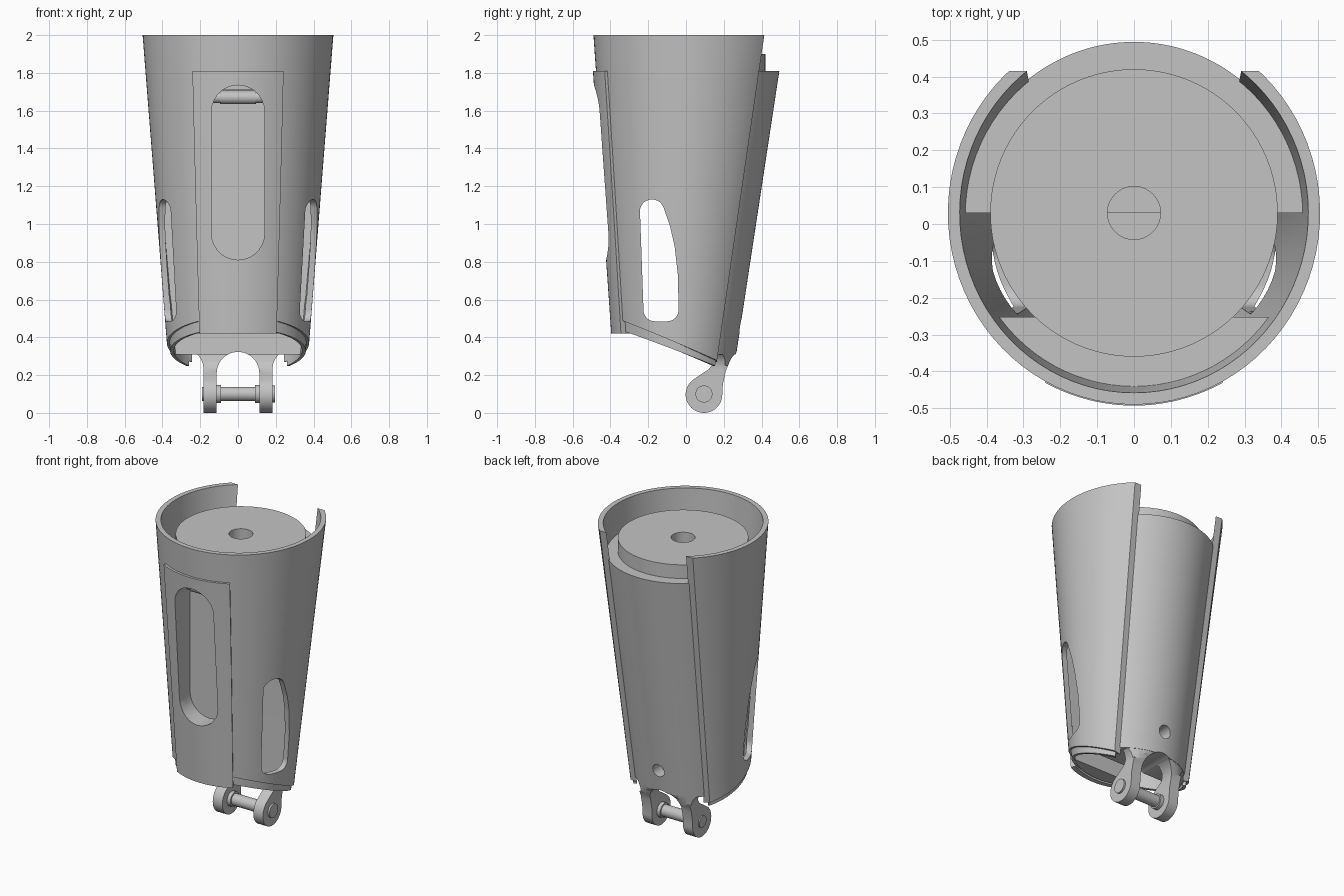
import bpy, bmesh
from math import sin, cos, radians, pi

cube = bpy.data.objects.get("Cube")
if cube:
    bpy.data.objects.remove(cube)

grey = bpy.data.materials.new("plain_grey")
grey.use_nodes = True
grey.diffuse_color = (0.55, 0.55, 0.55, 1)
grey.node_tree.nodes["Principled BSDF"].inputs["Base Color"].default_value = (0.55, 0.55, 0.55, 1)


def lerp(a, b, t):
    return a + (b - a) * t


def finish(name, bm):
    bmesh.ops.recalc_face_normals(bm, faces=bm.faces)
    me = bpy.data.meshes.new(name)
    bm.to_mesh(me)
    bm.free()
    me.materials.append(grey)
    ob = bpy.data.objects.new(name, me)
    bpy.context.collection.objects.link(ob)
    return ob


def activate(ob):
    bpy.ops.object.select_all(action='DESELECT')
    ob.select_set(True)
    bpy.context.view_layer.objects.active = ob


def smooth(ob):
    activate(ob)
    bpy.ops.object.shade_smooth_by_angle(angle=radians(30))


def boolean(ob, cutter, op='DIFFERENCE', keep=False):
    mod = ob.modifiers.new("cut", 'BOOLEAN')
    mod.operation, mod.object, mod.solver = op, cutter, 'EXACT'
    activate(ob)
    bpy.ops.object.modifier_apply(modifier=mod.name)
    if not keep:
        bpy.data.objects.remove(cutter)


def wall(z, ang, off):
    """Point on the tapered oval sleeve, pushed out by off."""
    t = (z - 0.35) / 1.65
    a = radians(ang)
    return ((lerp(0.375, 0.505, t) + off) * cos(a),
            lerp(-0.038, 0.03, t) + (lerp(0.337, 0.52, t) + off) * sin(a), z)


def sector(name, low, high, top, bottom, outer, inner, rows=14, cols=72):
    """Curved wall between two angle ranges; inner=None gives a solid with a flat chord."""
    bm = bmesh.new()
    loops = []
    for i in range(rows + 1):
        t = i / rows
        start, end = lerp(low[0], high[0], t), lerp(low[1], high[1], t)
        loop = []
        for off in ([outer] if inner is None else [outer, inner]):
            side = []
            for j in range(cols + 1):
                a = lerp(start, end, j / cols)
                base = bottom(wall(0.35, a, 0)[1])
                side.append(bm.verts.new(wall(lerp(base, top, t), a, off)))
            loop += side if off == outer else side[::-1]
        loops.append(loop)
    n = len(loops[0])
    for a, b in zip(loops, loops[1:]):
        for j in range(n):
            k = (j + 1) % n
            bm.faces.new((a[j], a[k], b[k], b[j]))
    for loop in (loops[0], loops[-1]):
        if inner is None:
            bm.faces.new(loop)
        else:
            for j in range(cols):
                bm.faces.new((loop[j], loop[j + 1], loop[n - 2 - j], loop[n - 1 - j]))
    return finish(name, bm)


def prism(name, pts, axis, lo, hi):
    """Extrude a 2D outline along x or y."""
    place = (lambda p, d: (d, p[0], p[1])) if axis == 'x' else (lambda p, d: (p[0], d, p[1]))
    bm = bmesh.new()
    a = [bm.verts.new(place(p, lo)) for p in pts]
    b = [bm.verts.new(place(p, hi)) for p in pts]
    bm.faces.new(a)
    bm.faces.new(b)
    for j in range(len(pts)):
        k = (j + 1) % len(pts)
        bm.faces.new((a[j], a[k], b[k], b[j]))
    return finish(name, bm)


def arc(cx, cy, r, a0, a1, n=14):
    return [(cx + r * cos(radians(lerp(a0, a1, i / n))),
             cy + r * sin(radians(lerp(a0, a1, i / n)))) for i in range(n + 1)]


def cylinder(name, r, depth, loc, rot=(0, 0, 0), sides=48):
    bpy.ops.mesh.primitive_cylinder_add(vertices=sides, radius=r, depth=depth, location=loc, rotation=rot)
    ob = bpy.context.object
    ob.name = name
    ob.data.materials.append(grey)
    return ob


# Outer sleeve with a sloped lower edge, an inner skirt, a front plate and the block behind it
sleeve = sector("outer_sleeve", (130, 410), (122, 418), 2.0, lambda y: 0.35 - 0.42 * y, 0, -0.032)
skirt = sector("lower_skirt", (141, 399), (141, 399), 0.6, lambda y: 0.312 - 0.36 * y, -0.014, -0.034, 4)
plate = sector("front_plate", (239, 301), (241.5, 298.5), 1.81, lambda y: 0.42, 0.016, -0.015, 14, 20)
block = sector("front_inner_block", (225, 315), (216, 324), 1.75, lambda y: 0.42, -0.03, None, 14, 32)

# Slanted opening along the back of the sleeve
opening = prism("opening_cutter", [(0.124, 0), (1, 0), (1, 2.1), (0.429, 2.1)], 'x', -0.8, 0.8)
boolean(sleeve, opening)

# Long front slot, recessed into the block, and two side windows
slot_outline = arc(0, 1.595, 0.14, 0, 180) + arc(0, 0.95, 0.14, 180, 360)
window_outline = (arc(-0.18, 1.065, 0.065, 20, 170) + arc(-0.165, 0.545, 0.06, 180, 270)
                  + arc(-0.1, 0.545, 0.06, 270, 360) + [(-0.042, 0.72), (-0.06, 0.88), (-0.085, 0.99)])
slot = prism("slot_cutter", slot_outline, 'y', -0.8, -0.3)
window = prism("window_cutter", window_outline, 'x', -0.8, 0.8)
boolean(plate, slot, keep=True)
boolean(block, slot, keep=True)
boolean(sleeve, slot)
boolean(skirt, window, keep=True)
boolean(sleeve, window)

# Back body with a flat front face, an arch below and a bolt hole
body = sector("back_body", (12, 168), (1, 179), 1.81, lambda y: 0.31, -0.027, None)
arch = cylinder("arch_cutter", 0.113, 1.2, (0, 0.2, 0.21), (pi / 2, 0, 0))
hole = cylinder("hole_cutter", 0.042, 0.2, (0, 0.3, 0.46), (pi / 2, 0, 0), 32)
boolean(body, arch)
boolean(body, hole)

# Round top cap with a centre bore, and a short roller in the top of the slot
cap = cylinder("top_cap", 0.39, 0.19, (0, 0.03, 1.805), sides=96)
bore = cylinder("bore_cutter", 0.072, 0.3, (0, 0.03, 1.86), sides=48)
boolean(cap, bore)
across = (0, pi / 2, 0)
roller = cylinder("slot_roller", 0.036, 0.19, (0, -0.33, 1.67), across, 32)
collars = [cylinder("roller_collar", 0.03, 0.035, (s * 0.112, -0.33, 1.67), across, 32) for s in (-1, 1)]

# Clevis: front outline intersected with side outline, trimmed flush with the body
right = [(0.113, 0), (0.183, 0), (0.183, 0.2)] + arc(0.283, 0.235, 0.1, 180, 100, 8) + [(0.265, 0.36)]
left = [(-x, z) for x, z in reversed(right)]
clevis = prism("clevis_lugs", right + left + arc(0, 0.21, 0.113, 180, 0, 20), 'y', -0.1, 0.5)
side_outline = (arc(0.095, 0.097, 0.097, 125, 360, 30)
                + [(0.195, 0.15), (0.21, 0.22), (0.235, 0.28), (0.262, 0.32), (0.262, 0.36),
                   (0.16, 0.36), (0.155, 0.31), (0.145, 0.265), (0.12, 0.23), (0.08, 0.205)])
side = prism("side_cutter", side_outline, 'x', -0.4, 0.4)
boolean(clevis, side, 'INTERSECT')
trim = sector("trim_cutter", (5, 175), (5, 175), 0.6, lambda y: 0.25, 0.3, -0.029, 4)
boolean(clevis, trim)

# Cross pin with shoulders and head
pin = cylinder("cross_pin", 0.038, 0.38, (0, 0.095, 0.1), across)
pin_parts = [cylinder("pin_shoulder", 0.048, 0.024, (s * 0.101, 0.095, 0.1), across) for s in (-1, 1)]
pin_parts.append(cylinder("pin_head", 0.045, 0.02, (0.185, 0.095, 0.1), across))

for ob in [sleeve, skirt, plate, block, body, cap, roller, clevis, pin] + collars + pin_parts:
    smooth(ob)
